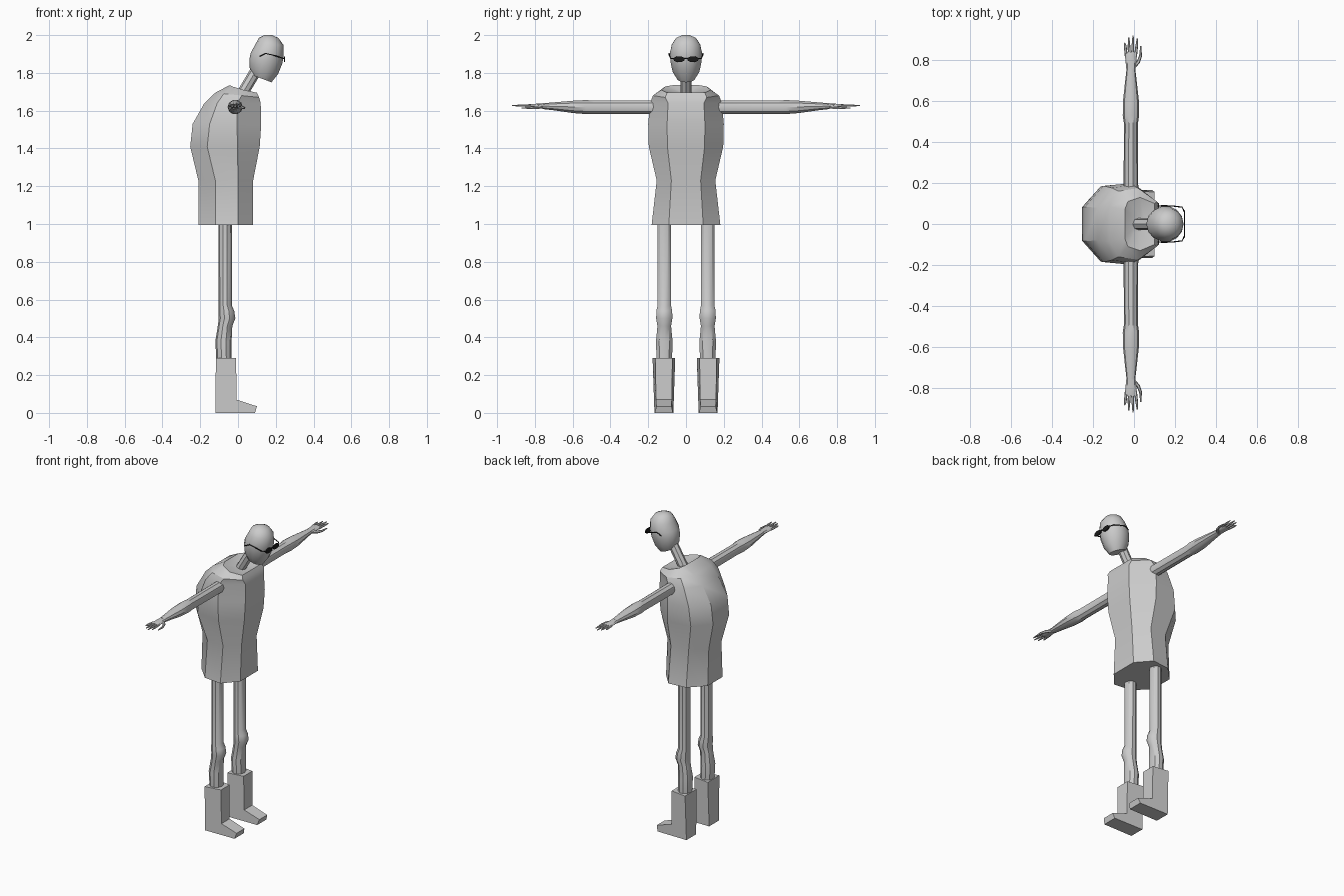
import bpy, bmesh, math
from mathutils import Vector as V

if "Cube" in bpy.data.objects:
    bpy.data.objects.remove(bpy.data.objects["Cube"])

black = bpy.data.materials.new("black")
black.diffuse_color = (0.01, 0.01, 0.01, 1)
black.use_nodes = True
black.node_tree.nodes["Principled BSDF"].inputs["Base Color"].default_value = black.diffuse_color


def finish(name, bm, mirror=False, angle=35, mat=None):
    bmesh.ops.recalc_face_normals(bm, faces=bm.faces[:])
    me = bpy.data.meshes.new(name)
    bm.to_mesh(me)
    bm.free()
    ob = bpy.data.objects.new(name, me)
    bpy.context.collection.objects.link(ob)
    if mat:
        me.materials.append(mat)
    bpy.ops.object.select_all(action='DESELECT')
    ob.select_set(True)
    bpy.context.view_layer.objects.active = ob
    bpy.ops.object.shade_smooth_by_angle(angle=math.radians(angle))
    if mirror:
        m = ob.modifiers.new("mirror", 'MIRROR')
        m.use_axis = (False, True, False)
    return ob


def add_loft(bm, rings):
    vs = [[bm.verts.new(p) for p in r] for r in rings]
    n = len(vs[0])
    for a, b in zip(vs, vs[1:]):
        for i in range(n):
            j = (i + 1) % n
            bm.faces.new((a[i], a[j], b[j], b[i]))
    bm.faces.new(vs[0])
    bm.faces.new(vs[-1])


def oval(c, u, v, n=12):
    return [V(c) + V(u) * math.cos(2 * math.pi * i / n) + V(v) * math.sin(2 * math.pi * i / n)
            for i in range(n)]


def add_tube(bm, pts, radii, n=8):
    pts = [V(p) for p in pts]
    rings = []
    for i, p in enumerate(pts):
        d = (pts[min(i + 1, len(pts) - 1)] - pts[max(i - 1, 0)]).normalized()
        u = d.cross(V((0, 0, 1)) if abs(d.z) < 0.9 else V((0, 1, 0))).normalized()
        rings.append(oval(p, u * radii[i], d.cross(u) * radii[i], n))
    add_loft(bm, rings)


# Coat: hunched eight-sided body; back, rear-side, front-side and front corners (x, y, z)
def coat_ring(corners):
    return [V(c) for c in corners] + [V((x, -y, z)) for x, y, z in reversed(corners)]


coat = [  # z, back x, rear-side x, front-side x, front x, side y
    (0.995, -.21, -.12, 0, .08, .182), (1.23, -.21, -.12, 0, .08, .155),
    (1.41, -.253, -.163, -.003, .115, .197), (1.53, -.24, -.15, -.005, .123, .2),
    (1.64, -.178, -.11, -.005, .12, .19)]
rings = [coat_ring([(b, y * .42, z), (rs, y * .93, z), (fs, y, z), (f, y * .5, z)])
         for z, b, rs, fs, f, y in coat]
rings.append(coat_ring([(-.12, .085, 1.695), (-.075, .16, 1.69), (.02, .175, 1.68), (.112, .11, 1.67)]))
rings.append(coat_ring([(-.045, .07, 1.735), (-.03, .11, 1.728), (.03, .13, 1.71), (.1, .1, 1.695)]))
rings.append(coat_ring([(-.01, .025, 1.70), (0, .04, 1.70), (.03, .04, 1.69), (.05, .025, 1.685)]))
bm = bmesh.new()
add_loft(bm, rings)
finish("coat", bm, angle=30)

# Neck
bm = bmesh.new()
add_tube(bm, [(.005, 0, 1.66), (.10, 0, 1.82)], [.03, .03])
finish("neck", bm)

# Head: egg shape leaning forward; centre x, z, half depth, half width, tilt
bm = bmesh.new()
add_loft(bm, [oval((x, 0, z), (rx, 0, t), (0, ry, 0), 14) for x, z, rx, ry, t in [
    (.127, 1.769, .050, .047, -.019), (.137, 1.81, .075, .073, -.016), (.147, 1.86, .087, .084, -.012),
    (.155, 1.90, .087, .088, -.008), (.167, 1.95, .074, .077, -.003), (.162, 1.985, .052, .054, 0),
    (.16, 2.0, .02, .02, 0)]])
finish("head", bm, angle=40)

# Arms
bm = bmesh.new()
X = -.015
add_loft(bm, [oval((X, y, z), (rx, 0, 0), (0, 0, rz), 10) for y, z, rx, rz in [
    (.15, 1.618, .036, .037), (.49, 1.618, .034, .037), (.53, 1.619, .040, .039),
    (.60, 1.62, .039, .034), (.70, 1.623, .028, .022), (.76, 1.624, .021, .016)]])
finish("arms", bm, True)

# Hands with four fingers and a thumb
bm = bmesh.new()
add_loft(bm, [oval((X, y, 1.625), (rx, 0, 0), (0, 0, rz), 8) for y, rx, rz in [
    (.74, .021, .015), (.78, .025, .012), (.82, .029, .011), (.84, .026, .008)]])
for k, tip in enumerate([.885, .91, .92, .905]):
    o = (k - 1.5) * .015
    add_tube(bm, [(X + o, .82, 1.626), (X + o * 1.25, .87, 1.627), (X + o * 1.4, tip, 1.627)],
             [.0075, .0065, .003], 6)
add_tube(bm, [(X + .01, .765, 1.62), (.02, .79, 1.617), (.032, .82, 1.615), (.033, .87, 1.614)],
         [.01, .009, .007, .003], 6)
finish("hands", bm, True)

# Legs with knee and calf bulges: z, back x, front x, half width
bm = bmesh.new()
add_loft(bm, [oval(((b + f) / 2, .115, z), ((f - b) / 2, 0, 0), (0, w, 0), 10) for z, b, f, w in [
    (1.02, -.104, -.033, .037), (.57, -.103, -.033, .037), (.54, -.103, -.02, .044),
    (.50, -.102, -.014, .045), (.46, -.107, -.03, .038), (.38, -.12, -.034, .046),
    (.27, -.114, -.034, .043)]])
finish("legs", bm, True)

# Boots: side outline with its own half width at each corner (x, z, half width)
outline = [(-.12, 0, .05), (.09, 0, .048), (.1, .035, .04), (-.008, .07, .042),
           (-.01, .29, .045), (-.117, .29, .06)]
bm = bmesh.new()
sides = [[bm.verts.new((x, .117 + s * w, z)) for x, z, w in outline] for s in (-1, 1)]
for i in range(6):
    j = (i + 1) % 6
    bm.faces.new((sides[0][i], sides[0][j], sides[1][j], sides[1][i]))
for s in sides:
    bm.faces.new(s)
finish("boots", bm, True, 20)

# Glasses: dark oval lenses, wire temples and a bridge
bm = bmesh.new()
add_loft(bm, [oval((x, .037, 1.872), (0, .03, 0), (0, 0, .016), 14) for x in (.243, .25)])
add_tube(bm, [(.115, .088, 1.888), (.145, .089, 1.903), (.19, .088, 1.893), (.235, .082, 1.878),
              (.246, .06, 1.874)], [.003] * 5, 6)
add_tube(bm, [(.247, 0, 1.877), (.247, .012, 1.876)], [.003] * 2, 6)
finish("glasses", bm, True, mat=black)
